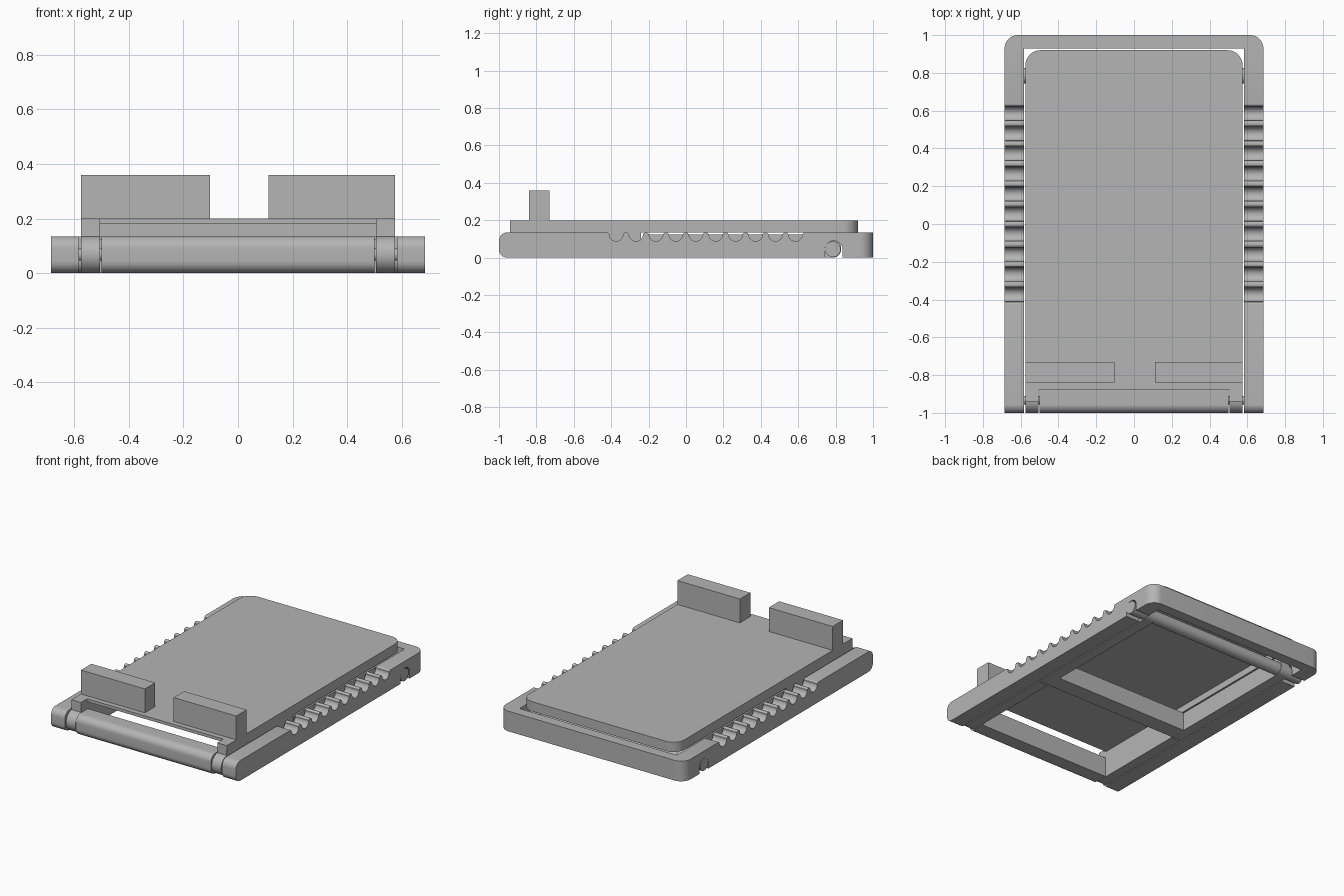
import bpy
import bmesh
from math import sin, cos, pi, radians
from mathutils import Vector

old = bpy.data.objects.get("Cube")
if old:
    bpy.data.objects.remove(old, do_unlink=True)

grey = bpy.data.materials.new("plain_grey")
grey.use_nodes = True
colour = (0.46, 0.46, 0.46, 1)
grey.diffuse_color = colour
grey.node_tree.nodes["Principled BSDF"].inputs["Base Color"].default_value = colour


def prism(name, outline, low, high, axis="x"):
    """Extrude an outline: (y, z) points along x, or (x, y) points along z."""
    bm = bmesh.new()
    place = (lambda p: Vector((low, *p))) if axis == "x" else (lambda p: Vector((*p, low)))
    step = Vector((high - low, 0, 0)) if axis == "x" else Vector((0, 0, high - low))
    face = bm.faces.new([bm.verts.new(place(p)) for p in outline])
    extruded = bmesh.ops.extrude_face_region(bm, geom=[face])["geom"]
    moved = [v for v in extruded if isinstance(v, bmesh.types.BMVert)]
    bmesh.ops.translate(bm, verts=moved, vec=step)
    bmesh.ops.recalc_face_normals(bm, faces=bm.faces)
    mesh = bpy.data.meshes.new(name)
    bm.to_mesh(mesh)
    bm.free()
    mesh.materials.append(grey)
    obj = bpy.data.objects.new(name, mesh)
    bpy.context.collection.objects.link(obj)
    bpy.ops.object.select_all(action="DESELECT")
    obj.select_set(True)
    bpy.context.view_layer.objects.active = obj
    bpy.ops.object.shade_smooth_by_angle(angle=radians(30))
    return obj


def arc(cx, cy, r, start, end, n=10):
    """Points along an arc, angles in degrees."""
    turn = [radians(start + (end - start) * i / n) for i in range(n + 1)]
    return [(cx + r * cos(a), cy + r * sin(a)) for a in turn]


def box(a0, a1, b0, b1):
    return [(a0, b0), (a1, b0), (a1, b1), (a0, b1)]


def pair(name, outline, inner, outer):
    """The same part on the left (+x) and the right (-x)."""
    prism("left_" + name, outline, inner, outer)
    prism("right_" + name, outline, -outer, -inner)


TOP = 0.135        # height of the base frame
HALF = 0.685       # half width of the base frame
RAIL_IN = 0.583    # inner side of the rails
ARM_OUT = 0.575    # outer side of the plate
ARM_IN = 0.505     # inner side of the plate arms
LID = 0.2          # top of the plate
SHEET = 0.18       # underside of the plate sheet
ROUND = 0.045

# Side rails with rounded front ends, rod slots and a row of scalloped notches
rail = arc(-1 + ROUND, ROUND, ROUND, 180, 270)
rail += [(0.742, 0)] + arc(0.79, 0.042, 0.048, 180, 0, 16) + [(0.838, 0)]
rail += [(0.93, 0), (0.93, TOP)]
for i in range(10):
    y = 0.585 - i * 0.1065
    lip = 0.01
    rail += arc(y + 0.05, TOP - lip, lip, 90, 170, 4)
    rail += arc(y, TOP - lip, 0.037, 0, -180, 14)
    rail += arc(y - 0.05, TOP - lip, lip, 10, 90, 4)
rail += arc(-1 + ROUND, TOP - ROUND, ROUND, 90, 180)
pair("rail", rail, RAIL_IN, HALF)

# Back bar with rounded outer corners
back = [(-HALF, 0.93), (HALF, 0.93)]
back += arc(HALF - 0.07, 0.93, 0.07, 0, 90) + arc(0.07 - HALF, 0.93, 0.07, 90, 180)
prism("back_bar", back[2:], 0, TOP, "z")

# Front bar with rounded front edges, and the hinge pins beside it
front = [(-0.875, 0), (-0.875, TOP)]
front += arc(-1 + ROUND, TOP - ROUND, ROUND, 90, 180)
front += arc(-1 + ROUND, ROUND, ROUND, 180, 270)
prism("front_bar", front, -0.5, 0.5)
pair("hinge_pin", arc(-0.9325, TOP / 2, 0.022, 0, 345, 23), 0.49, 0.6)

# Plate sheet with rounded back corners and two front tabs
corner = 0.08
y_back = 0.92
curve = arc(ARM_OUT - corner, y_back - corner, corner, 0, 90)
rounded_back = curve + [(-x, y) for x, y in reversed(curve)]
tabs = [(-ARM_OUT, -0.94), (-ARM_IN, -0.94), (-ARM_IN, -0.875),
        (ARM_IN, -0.875), (ARM_IN, -0.94), (ARM_OUT, -0.94)]
prism("plate", tabs + rounded_back, SHEET, LID, "z")

# Rim under the sides and back of the plate
arm_end = -0.24
rim = [(ARM_OUT, arm_end)] + rounded_back + [(-ARM_OUT, arm_end), (-ARM_IN, arm_end),
       (-ARM_IN, 0.85), (ARM_IN, 0.85), (ARM_IN, arm_end)]
prism("plate_rim", rim, TOP, SHEET, "z")

# Plate arms ending in the hinge barrels
arm = arc(-0.9325, TOP / 2, TOP / 2, 97, 270, 18)
arm += [(arm_end, 0), (arm_end, SHEET), (-0.94, SHEET)]
pair("plate_arm", arm, ARM_IN, ARM_OUT)

# Stops standing on the plate
prism("left_stop", box(-0.84, -0.73, LID, 0.36), 0.112, ARM_OUT)
prism("right_stop", box(-0.84, -0.73, LID, 0.36), -ARM_OUT, -0.102)

# Folded prop: two legs, a crossbar and the rod that rests in the notches
rod_y, rod_z, rod_r = 0.785, 0.045, 0.042
leg = [(-0.23, 0)] + arc(rod_y, rod_z, rod_z, -90, 0, 8)
leg += arc(rod_y - 0.035, 0.045, 0.08, 0, 90, 8) + [(-0.23, 0.125)]
pair("prop_leg", leg, ARM_IN, ARM_OUT)
prism("prop_crossbar", box(-0.23, -0.12, 0, 0.125), -ARM_IN, ARM_IN)
prism("prop_rod", arc(rod_y, rod_z, rod_r, 0, 348.75, 31), -HALF, HALF)
